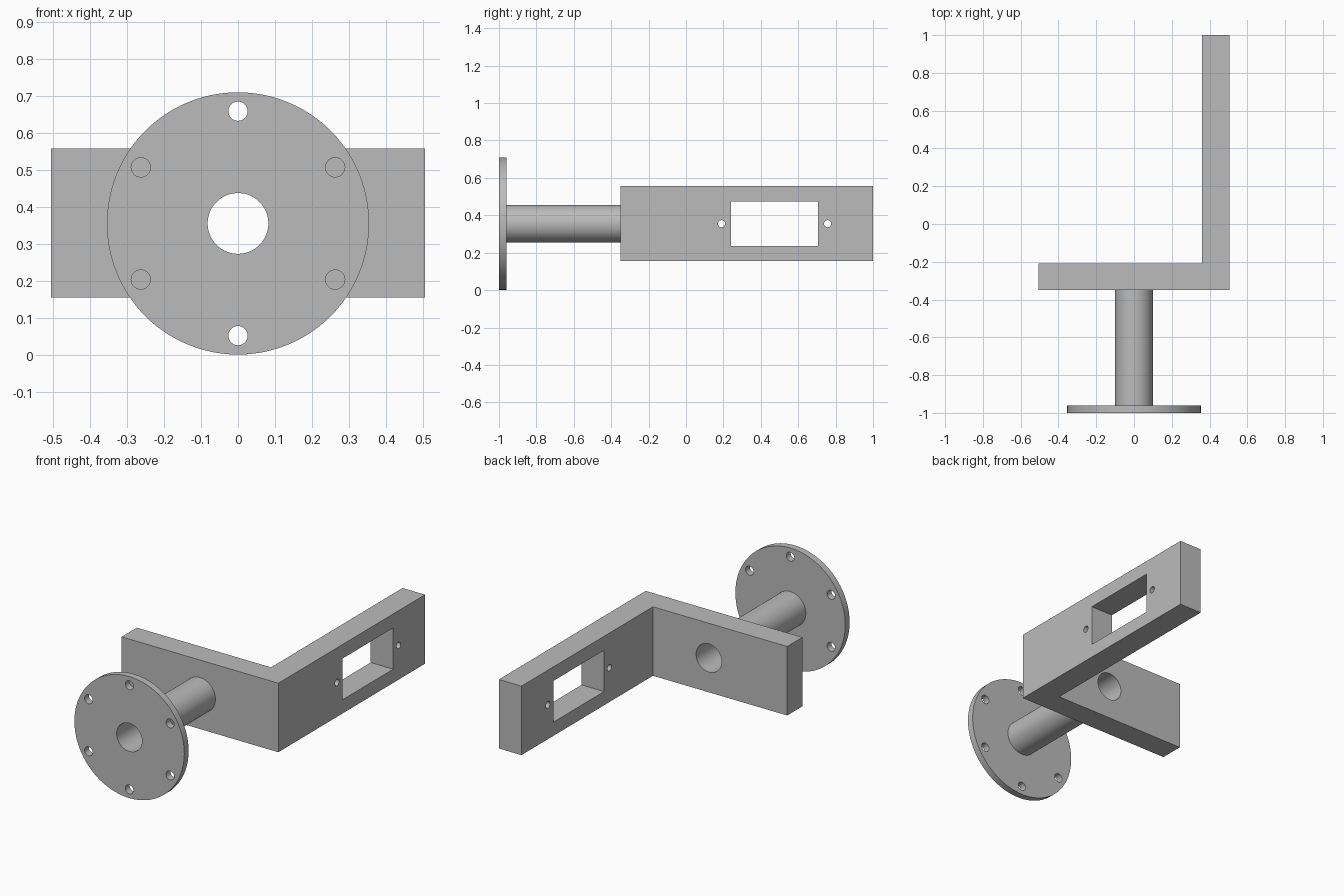
import bpy, bmesh, math
from mathutils import Matrix, Vector

default = bpy.data.objects.get("Cube")
if default:
    bpy.data.objects.remove(default, do_unlink=True)

AXIS_Z = 0.355

grey = bpy.data.materials.new("Plain grey")
grey.use_nodes = True
colour = (0.5, 0.5, 0.5, 1)
grey.diffuse_color = colour
grey.node_tree.nodes["Principled BSDF"].inputs["Base Color"].default_value = colour


def finish(name, bm):
    bmesh.ops.recalc_face_normals(bm, faces=bm.faces)
    mesh = bpy.data.meshes.new(name)
    bm.to_mesh(mesh)
    bm.free()
    mesh.materials.append(grey)
    obj = bpy.data.objects.new(name, mesh)
    bpy.context.collection.objects.link(obj)
    return obj


def cylinder(name, axis, start, end, radius, u=0, z=AXIS_Z, sides=96):
    """Cylinder along X or Y; u is its offset on the other horizontal axis."""
    bm = bmesh.new()
    mid = (start + end) / 2
    if axis == 'Y':
        turn, place = Matrix.Rotation(math.pi / 2, 4, 'X'), Vector((u, mid, z))
    else:
        turn, place = Matrix.Rotation(math.pi / 2, 4, 'Y'), Vector((mid, u, z))
    bmesh.ops.create_cone(bm, cap_ends=True, segments=sides, radius1=radius,
                          radius2=radius, depth=end - start,
                          matrix=Matrix.Translation(place) @ turn)
    return finish(name, bm)


def prism(name, outline, bottom, top):
    """Extrude a plan outline upward."""
    bm = bmesh.new()
    face = bm.faces.new([bm.verts.new((x, y, bottom)) for x, y in outline])
    new = bmesh.ops.extrude_face_region(bm, geom=[face])["geom"]
    bmesh.ops.translate(bm, vec=(0, 0, top - bottom),
                        verts=[v for v in new if isinstance(v, bmesh.types.BMVert)])
    return finish(name, bm)


def combine(body, tool, operation):
    bpy.context.view_layer.objects.active = body
    mod = body.modifiers.new(operation.title(), 'BOOLEAN')
    mod.operation, mod.solver, mod.object = operation, 'EXACT', tool
    bpy.ops.object.modifier_apply(modifier=mod.name)
    bpy.data.objects.remove(tool, do_unlink=True)


# L-shaped bracket
body = prism("flanged_bracket",
             [(-0.505, -0.35), (0.505, -0.35), (0.505, 1.0),
              (0.36, 1.0), (0.36, -0.21), (-0.505, -0.21)], 0.155, 0.557)

# Tube and round flange
combine(body, cylinder("tube", 'Y', -0.98, -0.3, 0.1), 'UNION')
combine(body, cylinder("flange", 'Y', -1.0, -0.96, 0.354), 'UNION')

# Central bore
combine(body, cylinder("bore", 'Y', -1.1, -0.1, 0.082), 'DIFFERENCE')

# Ring of bolt holes
for i in range(6):
    a = math.pi / 2 + i * math.pi / 3
    hole = cylinder("bolt_hole", 'Y', -1.1, -0.9, 0.026, 0.303 * math.cos(a),
                    AXIS_Z + 0.303 * math.sin(a), 32)
    combine(body, hole, 'DIFFERENCE')

# Rectangular window with a screw hole at each end
window = prism("window", [(0.2, 0.24), (0.7, 0.24), (0.7, 0.707), (0.2, 0.707)],
               0.235, 0.475)
combine(body, window, 'DIFFERENCE')
for y in (0.19, 0.757):
    combine(body, cylinder("screw_hole", 'X', 0.2, 0.7, 0.019, y, sides=32), 'DIFFERENCE')

# Smooth round walls, crisp edges
bpy.ops.object.select_all(action='DESELECT')
body.select_set(True)
bpy.context.view_layer.objects.active = body
bpy.ops.object.shade_smooth_by_angle(angle=math.radians(30))
